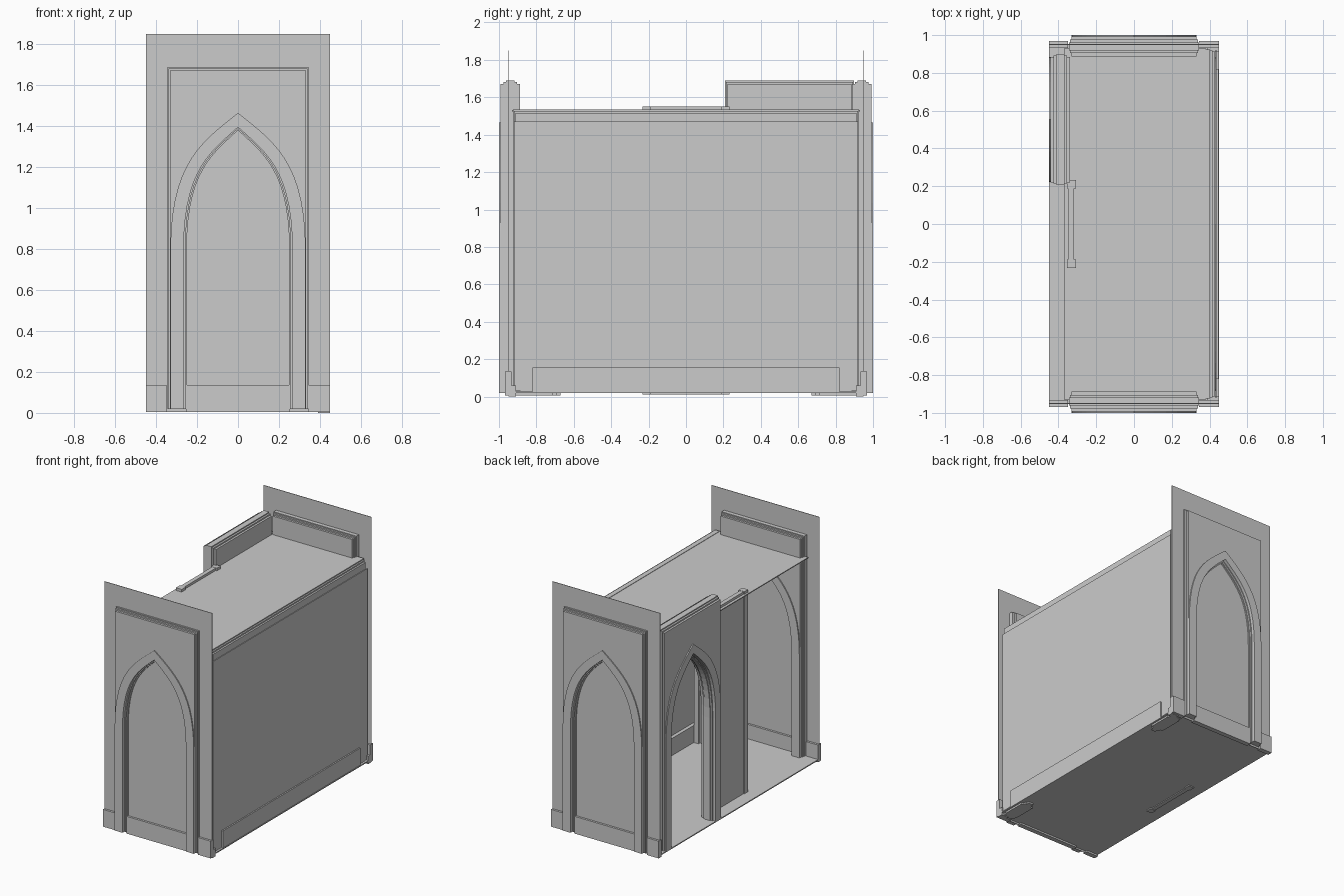
import bpy, bmesh
from math import pi
from mathutils import Matrix

if "Cube" in bpy.data.objects:
    bpy.data.objects.remove(bpy.data.objects["Cube"])


def box(name, x, y, z):
    me = bpy.data.meshes.new(name)
    bm = bmesh.new()
    bmesh.ops.create_cube(bm, size=1)
    for v in bm.verts:
        v.co = [lo + (c + 0.5) * (hi - lo) for c, (lo, hi) in zip(v.co, (x, y, z))]
    bm.to_mesh(me)
    bm.free()
    ob = bpy.data.objects.new(name, me)
    bpy.context.collection.objects.link(ob)
    return ob


def arch(w, spring, apex, base, n=14):
    """Pointed arch from the right foot over the apex to the left foot."""
    h = apex - spring
    pts = [(w, base)]
    for i in range(n + 1):
        t = i / n
        s = 1 - t
        x = w * (s**3 + 3*s*s*t + 1.5*s*t*t)
        z = spring + h * (1.95*s*s*t + 2.4*s*t*t + t**3)
        pts.append((x, z))
    return pts + [(-x, z) for x, z in reversed(pts[:-1])]


def slab(name, outer, inner, half, place):
    """Extrude the area between an outer outline and an inner arch."""
    me = bpy.data.meshes.new(name)
    bm = bmesh.new()
    if len(outer) == len(inner):
        strips = [(outer[i], outer[i+1], inner[i+1], inner[i]) for i in range(len(inner) - 1)]
    else:
        strips = [outer + inner[::-1]]
    for s in strips:
        bm.faces.new([bm.verts.new((u, -half, z)) for u, z in s])
    bmesh.ops.remove_doubles(bm, verts=bm.verts, dist=1e-5)
    ext = bmesh.ops.extrude_face_region(bm, geom=bm.faces[:], use_keep_orig=True)
    bmesh.ops.translate(bm, vec=(0, 2 * half, 0),
                        verts=[g for g in ext['geom'] if isinstance(g, bmesh.types.BMVert)])
    bmesh.ops.recalc_face_normals(bm, faces=bm.faces)
    bm.transform(place)
    bm.to_mesh(me)
    bm.free()
    ob = bpy.data.objects.new(name, me)
    bpy.context.collection.objects.link(ob)


def arch_wall(name, place, w=0.345, top=1.69, base=0.02, depth=0.06):
    """Stepped wall with a pointed opening, moulded on both faces."""
    k, kz = w / 0.345, top / 1.69

    def a(hw, apex):
        return arch(hw * k, 0.8 * kz, apex * kz, base)

    def rect(inset, drop):
        hw, t = w - inset, top - drop
        return [(hw, base), (hw, t), (-hw, t), (-hw, base)]

    d = depth / 0.06
    slab(name + "_core", rect(0, 0), a(0.25, 1.38), 0.022 * d, place)
    slab(name + "_step", rect(0.006, 0.008), a(0.257, 1.388), 0.036 * d, place)
    slab(name + "_face", rect(0.013, 0.018), a(0.265, 1.395), 0.052 * d, place)
    slab(name + "_arch_band", a(0.33, 1.465), a(0.265, 1.395), 0.06 * d, place)


turn = Matrix.Rotation(pi / 2, 4, 'Z')

# End walls: thin tall panel, arched moulding and skirting
for side, tag in ((-1, "front"), (1, "back")):
    y = side * 0.95
    box(tag + "_panel", (-0.45, 0.45), (y - 0.002, y + 0.002), (0.005, 1.85))
    arch_wall(tag + "_arch", Matrix.Translation((0, side * 0.94, 0)))
    for x in ((-0.45, -0.35), (-0.255, 0.255), (0.345, 0.45)):
        box(tag + "_skirting", x, (y - 0.018, y + 0.018), (0.005, 0.135))

# Right wall: wide low arch closed by a flat panel
arch_wall("right_arch", Matrix.Translation((0.385, 0, 0)) @ turn,
          w=0.925, top=1.535, base=0.005, depth=0.05)
box("right_panel", (0.432, 0.437), (-0.92, 0.92), (0.03, 1.47))
box("right_skirting", (0.405, 0.447), (-0.82, 0.82), (0.025, 0.155))

# Left open arch and centre post
arch_wall("left_arch", Matrix.Translation((-0.39, 0.553, 0)) @ turn)
box("centre_post", (-0.35, -0.318), (-0.23, 0.23), (0.012, 1.55))
for y in (-0.21, 0.21):
    box("post_edge", (-0.356, -0.308), (y - 0.022, y + 0.022), (0.01, 1.552))

# Floor and ceiling
box("floor", (-0.45, 0.45), (-0.95, 0.95), (0.018, 0.026))
box("ceiling", (-0.37, 0.38), (-0.93, 0.93), (1.525, 1.532))

# Corner base blocks
for x in (0.43,):
    for y in (-0.93, 0.93):
        box("corner_base", (x - 0.04, x + 0.02), (y - 0.02, y + 0.02), (0.0, 0.06))
